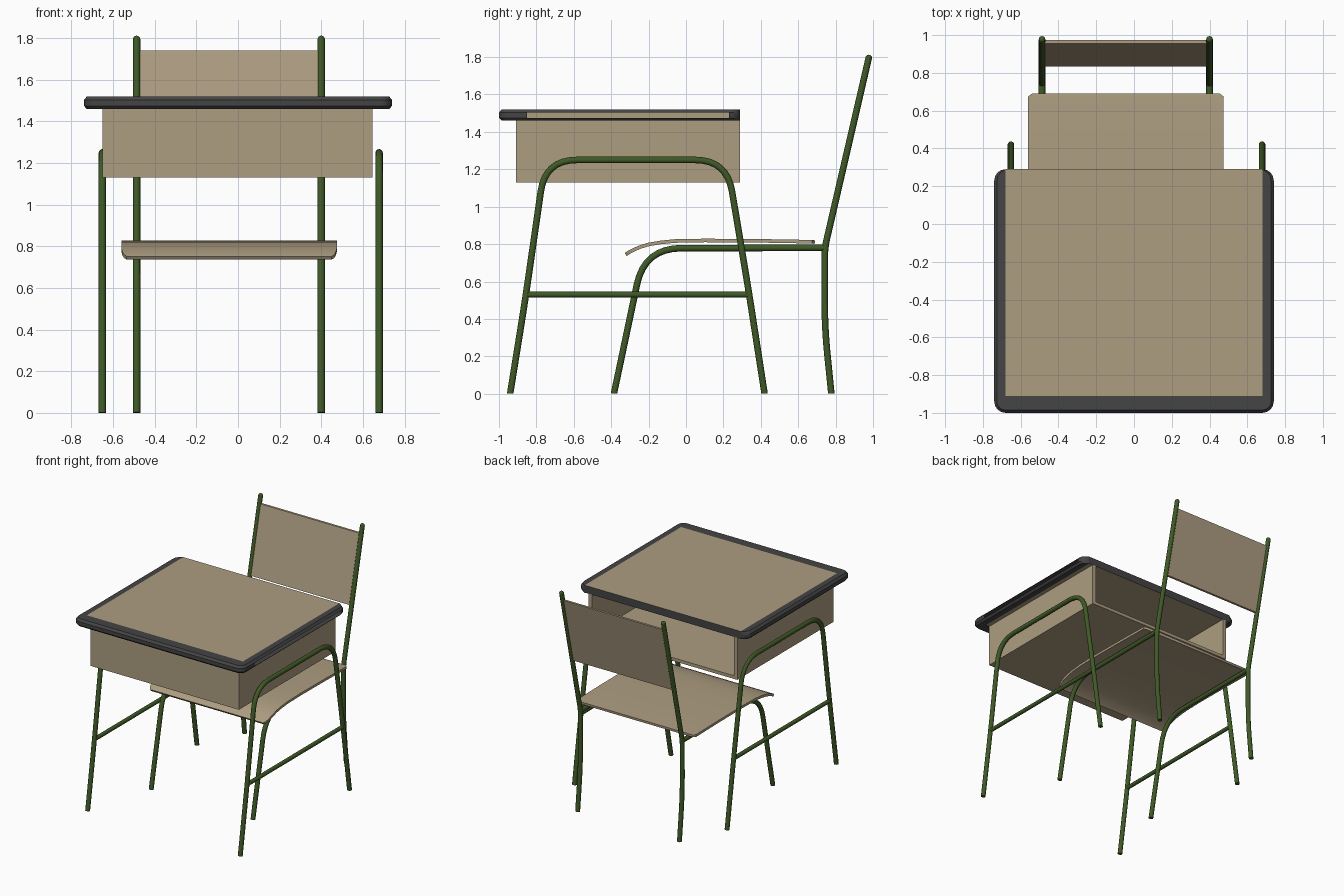
import bpy, bmesh, math
from mathutils import Vector

if "Cube" in bpy.data.objects:
    bpy.data.objects.remove(bpy.data.objects["Cube"])


def material(name, rgb):
    m = bpy.data.materials.new(name)
    m.diffuse_color = (*rgb, 1)
    m.use_nodes = True
    m.node_tree.nodes["Principled BSDF"].inputs["Base Color"].default_value = m.diffuse_color
    return m


WOOD = material("tan wood", (0.42, 0.34, 0.22))
RIM = material("dark grey trim", (0.058, 0.058, 0.06))
GREEN = material("green metal", (0.050, 0.100, 0.020))


def finish(name, bm, mats, smooth=None):
    bmesh.ops.recalc_face_normals(bm, faces=bm.faces)
    me = bpy.data.meshes.new(name)
    bm.to_mesh(me)
    bm.free()
    ob = bpy.data.objects.new(name, me)
    bpy.context.collection.objects.link(ob)
    for m in mats:
        me.materials.append(m)
    if smooth:
        bpy.ops.object.select_all(action='DESELECT')
        ob.select_set(True)
        bpy.context.view_layer.objects.active = ob
        bpy.ops.object.shade_smooth_by_angle(angle=math.radians(smooth))
    return ob


def add_box(bm, x0, x1, y0, y1, z0, z1):
    vs = bmesh.ops.create_cube(bm, size=1)["verts"]
    for v in vs:
        v.co = ((x0 + x1) / 2 + v.co.x * (x1 - x0),
                (y0 + y1) / 2 + v.co.y * (y1 - y0),
                (z0 + z1) / 2 + v.co.z * (z1 - z0))


def fillet(points, steps=8):
    """Round each (y, z, reach) corner of a path."""
    pts = [Vector(p[:2]) for p in points]
    out = [pts[0]]
    for i in range(1, len(pts) - 1):
        p, r = pts[i], points[i][2]
        a = p + (pts[i - 1] - p).normalized() * r
        b = p + (pts[i + 1] - p).normalized() * r
        for k in range(steps + 1):
            t = k / steps
            out.append(a * (1 - t) ** 2 + p * 2 * t * (1 - t) + b * t * t)
    return out + [pts[-1]]


def tube(name, x, points, radius=0.0175, sides=12):
    """Sweep a circle along a path lying in the plane at x."""
    path = fillet(points)
    bm = bmesh.new()
    rings = []
    for i, p in enumerate(path):
        t = (path[min(i + 1, len(path) - 1)] - path[max(i - 1, 0)]).normalized()
        ring = []
        for k in range(sides):
            a = 2 * math.pi * k / sides
            c, s = radius * math.cos(a), radius * math.sin(a)
            ring.append(bm.verts.new((x + c, p.x - t.y * s, max(0, p.y + t.x * s))))
        rings.append(ring)
    for r0, r1 in zip(rings, rings[1:]):
        for k in range(sides):
            j = (k + 1) % sides
            bm.faces.new((r0[k], r0[j], r1[j], r1[k]))
    bm.faces.new(rings[0])
    bm.faces.new(rings[-1])
    return finish(name, bm, [GREEN], 50)


# Desk board: wood with a dark back edge
bm = bmesh.new()
add_box(bm, -0.68, 0.68, -0.91, 0.29, 1.462, 1.52)
bm.normal_update()
for f in bm.faces:
    f.material_index = 1 if f.normal.y > 0.5 else 0
finish("desk_board", bm, [WOOD, RIM])

# Trim around three sides of the board, open slot on the right side
half = []
for k in range(5):
    a = math.pi / 2 * (1 - k / 4)
    half.append((0.68 + 0.06 * math.cos(a), 0.23 + 0.06 * math.sin(a)))
half.append((0.74, -0.85))
for k in range(5):
    a = -math.pi / 2 * k / 4
    half.append((0.68 + 0.06 * math.cos(a), -0.94 + 0.06 * math.sin(a)))
outline = half + [(-x, y) for x, y in reversed(half)]
bm = bmesh.new()
sections = []
for x, y in outline:
    ix, iy = max(-0.68, min(0.68, x)), max(-0.91, y)
    n = Vector((x - ix, y - iy))
    d = n.normalized() * min(0.015, n.length)
    sections.append([bm.verts.new(c) for c in (
        (ix, iy, 1.46), (x - d.x, y - d.y, 1.46), (x, y, 1.475),
        (x, y, 1.503), (x - d.x, y - d.y, 1.52), (ix, iy, 1.52))])
for i, (s0, s1) in enumerate(zip(sections, sections[1:])):
    for k in range(5):
        if not (i == 4 and k == 2):
            bm.faces.new((s0[k], s1[k], s1[k + 1], s0[k + 1]))
bmesh.ops.remove_doubles(bm, verts=bm.verts, dist=0.0005)
finish("desk_trim", bm, [RIM], 30)

# Book box, open toward the chair
bm = bmesh.new()
for box in ((-0.65, -0.62, -0.91, 0.29, 1.13, 1.462),
            (0.615, 0.645, -0.91, 0.29, 1.13, 1.462),
            (-0.62, 0.615, -0.91, -0.88, 1.13, 1.462),
            (-0.62, 0.615, -0.88, 0.29, 1.13, 1.155)):
    add_box(bm, *box)
finish("book_box", bm, [WOOD])

# Desk side frames with crossbars
for side, x in (("left", -0.652), ("right", 0.678)):
    tube("desk_frame_" + side, x, [
        (-0.94, 0), (-0.86, 0.5, 0.15), (-0.752, 1.25, 0.17),
        (0.218, 1.25, 0.17), (0.335, 0.55, 0.15), (0.42, 0)])
    tube("desk_crossbar_" + side, x, [(-0.855, 0.53), (0.338, 0.53)], 0.0155)

# Chair side frames: front leg with seat rail, rear leg with back post
for side, x in (("left", -0.487), ("right", 0.40)):
    tube("chair_front_leg_" + side, x, [
        (-0.385, 0), (-0.28, 0.5, 0.05), (-0.222, 0.778, 0.2), (0.745, 0.78)])
    tube("chair_back_post_" + side, x, [
        (0.777, 0), (0.741, 0.36, 0.15), (0.742, 0.78, 0.05), (0.977, 1.795)])
    bm = bmesh.new()
    bmesh.ops.create_uvsphere(bm, u_segments=12, v_segments=8, radius=0.0175)
    bmesh.ops.translate(bm, verts=bm.verts, vec=(x, 0.977, 1.795))
    finish("post_cap_" + side, bm, [GREEN], 60)

# Seat: curved sheet with a rolled front lip (y, z of top, side inset)
bm = bmesh.new()
stations = [(0.69, 0.820, 0.02), (0.675, 0.822, 0.0), (0.4, 0.827, 0), (0.1, 0.829, 0),
            (-0.06, 0.826, 0), (-0.14, 0.818, 0), (-0.20, 0.808, 0), (-0.25, 0.793, 0),
            (-0.29, 0.775, 0.004), (-0.315, 0.761, 0.012), (-0.328, 0.752, 0.025)]
rows = [[bm.verts.new((x, y, z)) for x in (-0.56 + i, 0.475 - i)] for y, z, i in stations]
sheet = [bm.faces.new((a[0], b[0], b[1], a[1])) for a, b in zip(rows, rows[1:])]
bm.normal_update()
bmesh.ops.solidify(bm, geom=sheet, thickness=0.019)
top = max(v.co.z for v in bm.verts)
bmesh.ops.translate(bm, verts=bm.verts, vec=(0, 0, 0.829 - top))
seat = finish("seat", bm, [WOOD], 40)

# Backrest: thin panel leaning along the posts
bm = bmesh.new()
add_box(bm, -0.475, 0.388, -0.009, 0.009, 1.22, 1.74)
for v in bm.verts:
    v.co.y += 0.742 + (v.co.z - 0.78) * 0.2315
finish("backrest", bm, [WOOD])
